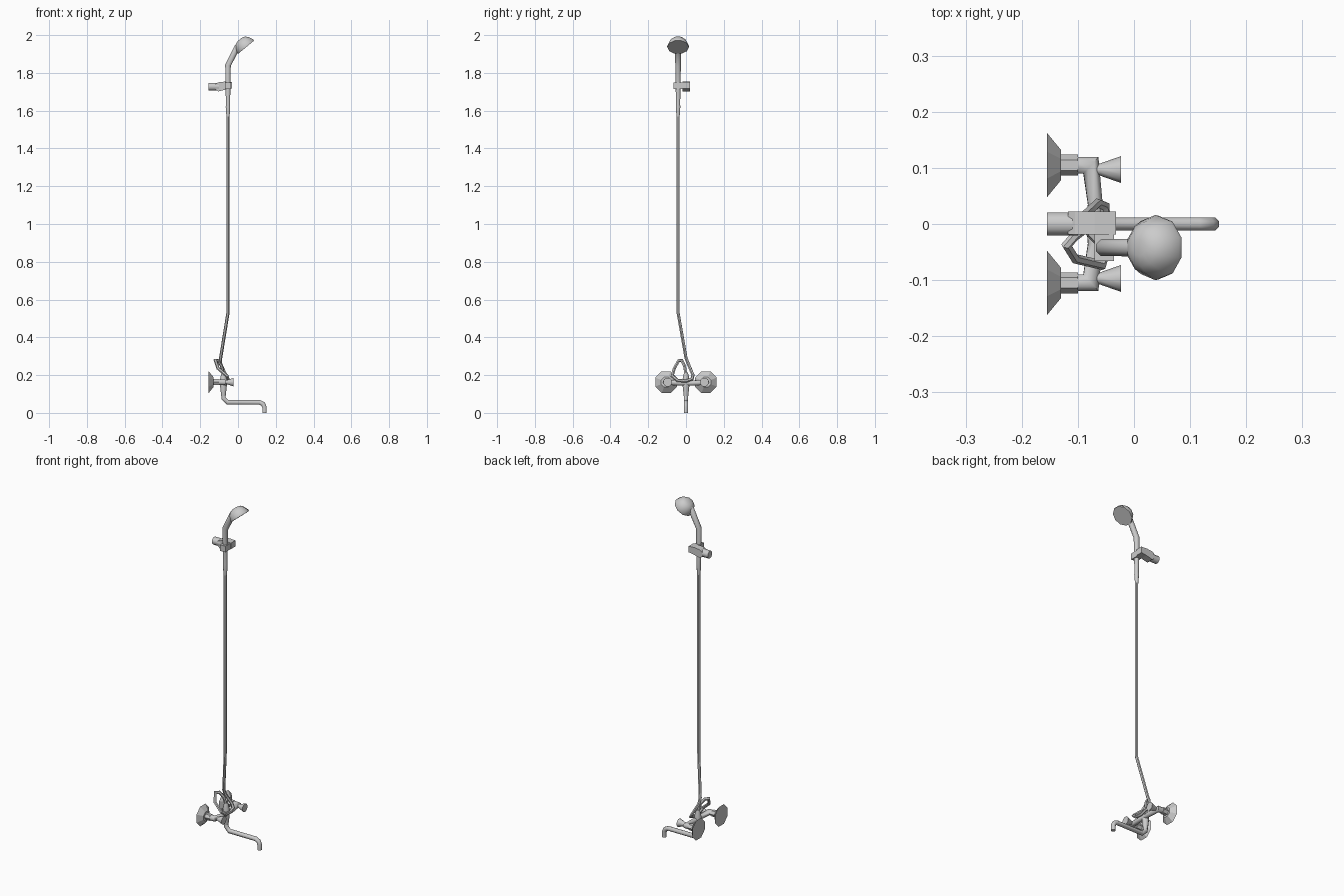
import bpy, bmesh, math
from mathutils import Vector

if "Cube" in bpy.data.objects:
    bpy.data.objects.remove(bpy.data.objects["Cube"])


def finish(name, bm, angle=40):
    bmesh.ops.recalc_face_normals(bm, faces=bm.faces)
    me = bpy.data.meshes.new(name)
    bm.to_mesh(me)
    bm.free()
    ob = bpy.data.objects.new(name, me)
    bpy.context.collection.objects.link(ob)
    bpy.ops.object.select_all(action='DESELECT')
    ob.select_set(True)
    bpy.context.view_layer.objects.active = ob
    if angle:
        bpy.ops.object.shade_smooth_by_angle(angle=math.radians(angle))
    return ob


def sweep(name, points, radii, sides=8, angle=50):
    """Mitred tube along a path, with one radius per point."""
    pts = [Vector(p) for p in points]
    if not isinstance(radii, (list, tuple)):
        radii = [radii] * len(pts)
    dirs = [(b - a).normalized() for a, b in zip(pts, pts[1:])]
    d = dirs[0]
    ref = Vector((0, 0, 1)) if abs(d.z) < 0.9 else Vector((0, 1, 0))
    u = (ref - d * ref.dot(d)).normalized()
    bm = bmesh.new()
    rings = []
    for i, p in enumerate(pts):
        din = dirs[max(i - 1, 0)]
        dout = dirs[min(i, len(dirs) - 1)]
        v, t = din.cross(u), din + dout
        ring = []
        for k in range(sides):
            a = 2 * math.pi * (k + 0.5) / sides
            o = radii[i] * (math.cos(a) * u + math.sin(a) * v)
            o -= din * (o.dot(t) / din.dot(t))
            ring.append(bm.verts.new(p + o))
        rings.append(ring)
        u = din.rotation_difference(dout) @ u
    for r0, r1 in zip(rings, rings[1:]):
        for k in range(sides):
            n = (k + 1) % sides
            bm.faces.new((r0[k], r0[n], r1[n], r1[k]))
    bm.faces.new(rings[0][::-1])
    bm.faces.new(rings[-1])
    return finish(name, bm, angle)


def prism(name, profile, y0, y1):
    """Extrude an x-z profile along y."""
    bm = bmesh.new()
    f = bm.faces.new([bm.verts.new((x, y0, z)) for x, z in profile])
    ext = bmesh.ops.extrude_face_region(bm, geom=[f])
    vs = [g for g in ext['geom'] if isinstance(g, bmesh.types.BMVert)]
    bmesh.ops.translate(bm, verts=vs, vec=(0, y1 - y0, 0))
    return finish(name, bm, 0)


# mixer sides: wall flange, nut, elbow arm and tap knob
Z = 0.163
for s, side in ((1, 'left'), (-1, 'right')):
    y = 0.105 * s
    sweep(side + '_flange', [(-0.155, y, Z), (-0.13, y, Z)], [0.062, 0.029], 8, 20)
    sweep(side + '_nut', [(-0.13, y, Z), (-0.1, y, Z)], 0.019, 6, 20)
    sweep(side + '_arm', [(-0.105, y, Z), (-0.077, y, Z), (-0.069, 0.035 * s, 0.158),
                          (-0.072, 0, 0.158)], [0.016, 0.016, 0.014, 0.014])
    sweep(side + '_knob', [(-0.066, 0.097 * s, Z), (-0.06, 0.097 * s, Z), (-0.023, 0.097 * s, Z)],
          [0.01, 0.011, 0.024], 10)

# central body and spout
sweep('mixer_body', [(-0.077, 0, 0.09), (-0.077, 0, 0.14), (-0.077, 0, 0.18), (-0.077, 0, 0.215)],
      [0.013, 0.019, 0.019, 0.011])
sweep('spout', [(-0.077, 0, 0.14), (-0.077, 0, 0.078), (-0.055, 0, 0.056), (0.115, 0, 0.056),
                (0.133, 0, 0.047), (0.14, 0, 0.03), (0.14, 0, 0)], 0.0125)

# hose: loops around the mixer and rises to the handset
sweep('hose', [(-0.077, 0, 0.2), (-0.087, -0.008, 0.25), (-0.106, -0.022, 0.277),
               (-0.12, -0.038, 0.278), (-0.105, -0.062, 0.235), (-0.058, -0.073, 0.195),
               (-0.05, -0.045, 0.172), (-0.05, 0.0, 0.168), (-0.052, 0.032, 0.18),
               (-0.065, 0.037, 0.2), (-0.092, 0.012, 0.26), (-0.092, 0.0, 0.29),
               (-0.053, -0.042, 0.53), (-0.053, -0.042, 1.58)], 0.0085, 6)

# handset grip and head
hx, hy = -0.053, -0.042
sweep('handset_grip', [(hx, hy, 1.57), (hx, hy, 1.62), (hx, hy, 1.635), (hx, hy, 1.84),
                       (-0.005, hy, 1.935), (0.012, hy, 1.95)],
      [0.009, 0.013, 0.012, 0.016, 0.017, 0.017])
face, back = Vector((0.043, hy, 1.936)), Vector((-0.64, 0, 0.77))
sweep('shower_head', [face, face + back * 0.008, face + back * 0.032, face + back * 0.047,
                      face + back * 0.053], [0.057, 0.058, 0.047, 0.034, 0.015], 10)

# wall bracket and clip
sweep('bracket_post', [(-0.155, 0, 1.727), (-0.1, 0, 1.727)], 0.022, 8)
prism('bracket_block', [(-0.118, 1.712), (-0.105, 1.702), (-0.065, 1.712), (-0.032, 1.717),
                        (-0.032, 1.752), (-0.07, 1.754), (-0.105, 1.75), (-0.118, 1.742)],
      -0.019, 0.022)
prism('handset_clip', [(-0.07, 1.715), (-0.036, 1.715), (-0.036, 1.75), (-0.07, 1.75)],
      -0.066, -0.019)
